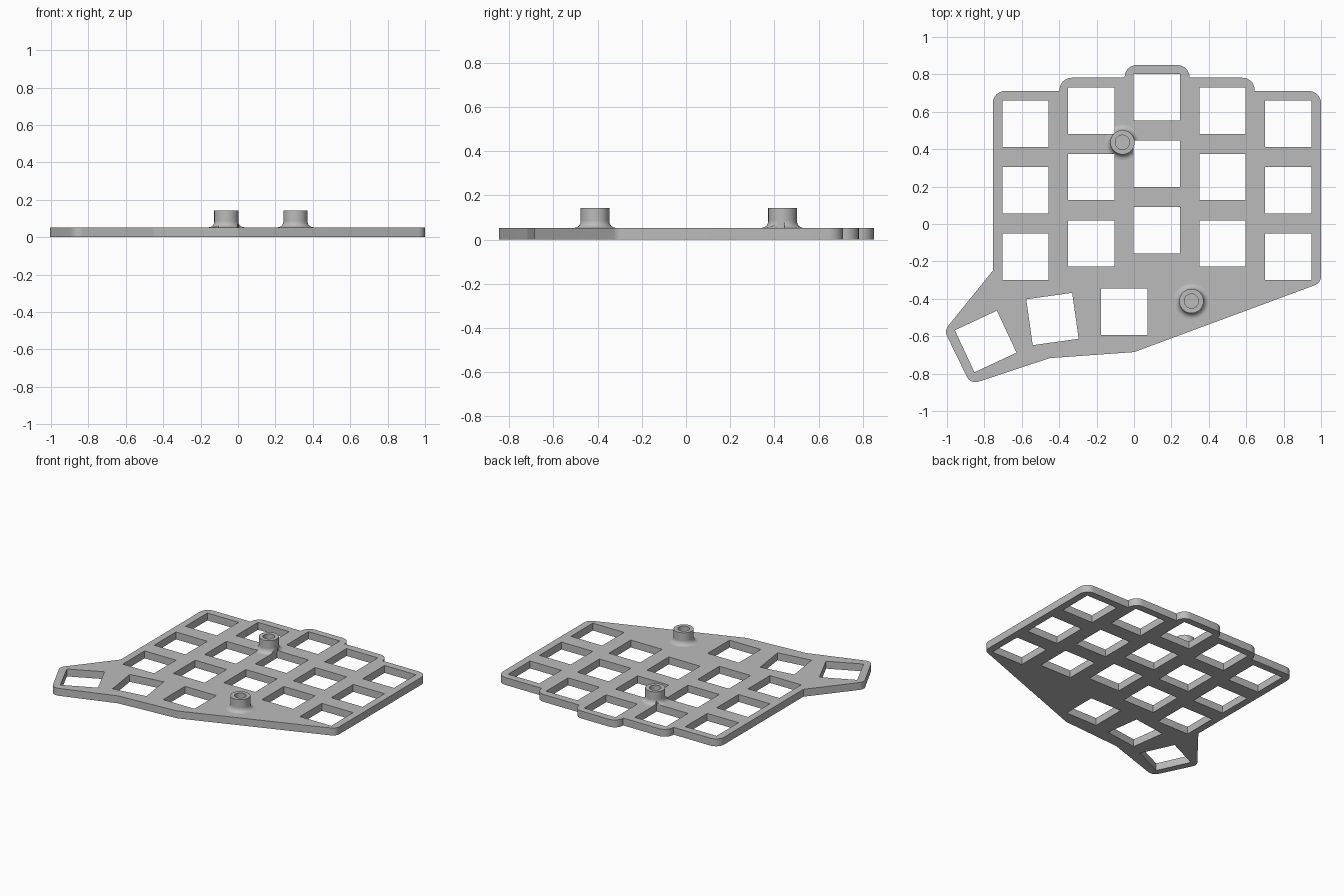
import bpy, bmesh, math
from mathutils import Vector, Matrix

if "Cube" in bpy.data.objects:
    bpy.data.objects.remove(bpy.data.objects["Cube"])

THICK, KEY, BOSS_TOP = 0.053, 0.248, 0.142
BOSS_R, BORE_R, FILLET = 0.065, 0.038, 0.03

grey = bpy.data.materials.new("plain grey")
grey.use_nodes = True
grey.diffuse_color = (0.5, 0.5, 0.5, 1)
grey.node_tree.nodes["Principled BSDF"].inputs["Base Color"].default_value = (0.5, 0.5, 0.5, 1)


def finish(obj):
    """Weld, orient, colour and shade one part."""
    bm = bmesh.new()
    bm.from_mesh(obj.data)
    bmesh.ops.remove_doubles(bm, verts=bm.verts, dist=1e-5)
    bmesh.ops.recalc_face_normals(bm, faces=bm.faces)
    bm.to_mesh(obj.data)
    bm.free()
    obj.data.materials.clear()
    obj.data.materials.append(grey)
    bpy.ops.object.select_all(action='DESELECT')
    obj.select_set(True)
    bpy.context.view_layer.objects.active = obj
    bpy.ops.object.shade_smooth_by_angle(angle=math.radians(35))


def rounded(corners, steps=8):
    """Polygon from (x, y, radius) corners with tangent arcs."""
    pts = []
    for i, (x, y, r) in enumerate(corners):
        p = Vector((x, y))
        if not r:
            pts.append(p)
            continue
        a = (Vector(corners[i - 1][:2]) - p).normalized()
        b = (Vector(corners[(i + 1) % len(corners)][:2]) - p).normalized()
        half = a.angle(b) / 2
        centre = p + (a + b).normalized() * (r / math.sin(half))
        start = p + a * (r / math.tan(half)) - centre
        end = p + b * (r / math.tan(half)) - centre
        sweep = start.angle_signed(end)
        for k in range(steps + 1):
            pts.append(centre + Matrix.Rotation(-sweep * k / steps, 2) @ start)
    return pts


def key_square(x, y, angle=0):
    rot = Matrix.Rotation(math.radians(angle), 2)
    h = KEY / 2
    return [Vector((x, y)) + rot @ Vector(c) for c in ((-h, -h), (h, -h), (h, h), (-h, h))]


def extruded(name, loops, z0, z1):
    """Solid from filled loops; inner loops become openings."""
    curve = bpy.data.curves.new(name, 'CURVE')
    curve.dimensions = '2D'
    curve.fill_mode = 'BOTH'
    curve.extrude = (z1 - z0) / 2
    for loop in loops:
        s = curve.splines.new('POLY')
        s.points.add(len(loop) - 1)
        for pt, co in zip(s.points, loop):
            pt.co = (co.x, co.y, 0, 1)
        s.use_cyclic_u = True
    obj = bpy.data.objects.new(name, curve)
    bpy.context.collection.objects.link(obj)
    bpy.ops.object.select_all(action='DESELECT')
    obj.select_set(True)
    bpy.context.view_layer.objects.active = obj
    bpy.ops.object.convert(target='MESH')
    obj = bpy.context.view_layer.objects.active
    obj.data.transform(Matrix.Translation((0, 0, (z0 + z1) / 2)))
    finish(obj)
    return obj


def lathe(name, profile, x, y, segments=48):
    """Ring from a closed (radius, z) profile."""
    bm = bmesh.new()
    rings = []
    for k in range(segments):
        t = 2 * math.pi * k / segments
        rings.append([bm.verts.new((x + r * math.cos(t), y + r * math.sin(t), z)) for r, z in profile])
    n = len(profile)
    for k in range(segments):
        a, b = rings[k], rings[(k + 1) % segments]
        for i in range(n):
            j = (i + 1) % n
            bm.faces.new((a[i], b[i], b[j], a[j]))
    mesh = bpy.data.meshes.new(name)
    bm.to_mesh(mesh)
    bm.free()
    obj = bpy.data.objects.new(name, mesh)
    bpy.context.collection.objects.link(obj)
    finish(obj)
    return obj


# Key openings: five staggered columns and three thumb keys
keys = []
for col, top in enumerate((0.535, 0.606, 0.677, 0.606, 0.535)):
    for row in range(3):
        keys.append(key_square(-0.58 + 0.351 * col, top - 0.355 * row))
keys += [key_square(-0.053, -0.47), key_square(-0.436, -0.508, 8), key_square(-0.793, -0.628, 25)]

# Plate with stepped top edge and angled thumb cluster
R, S = 0.065, 0.052
outline = rounded([
    (-0.755, -0.25, 0), (-0.755, 0.711, R), (-0.398, 0.711, 0), (-0.398, 0.782, R),
    (-0.05, 0.782, 0), (-0.05, 0.85, R), (0.297, 0.85, R), (0.297, 0.782, 0),
    (0.645, 0.782, R), (0.645, 0.711, 0), (1.0, 0.711, R), (1.0, -0.315, S),
    (0.0, -0.685, S), (-0.45, -0.717, S), (-0.874, -0.857, S), (-1.014, -0.57, S)])
extruded("key_plate", [outline] + keys, 0, THICK)

# Screw bosses with a flared foot trimmed at the key openings
cutter = extruded("key_opening_cutter", keys, -0.1, 0.3)
cutter.hide_render = True
cutter.hide_viewport = True
for side, x, y in (("back", -0.062, 0.437), ("front", 0.307, -0.412)):
    lathe(side + "_screw_boss", [(BORE_R, THICK - 0.002), (BOSS_R, THICK - 0.002),
                                 (BOSS_R, BOSS_TOP), (BORE_R, BOSS_TOP)], x, y)
    flare = [(BOSS_R - 0.006, THICK - 0.002), (BOSS_R + FILLET, THICK - 0.002)]
    for k in range(7):
        t = math.pi / 2 * k / 6
        flare.append((BOSS_R + FILLET * (1 - math.sin(t)), THICK + FILLET * (1 - math.cos(t))))
    flare.append((BOSS_R - 0.006, THICK + FILLET))
    foot = lathe(side + "_boss_foot", flare, x, y)
    cut = foot.modifiers.new("key openings", 'BOOLEAN')
    cut.operation = 'DIFFERENCE'
    cut.solver = 'EXACT'
    cut.object = cutter
